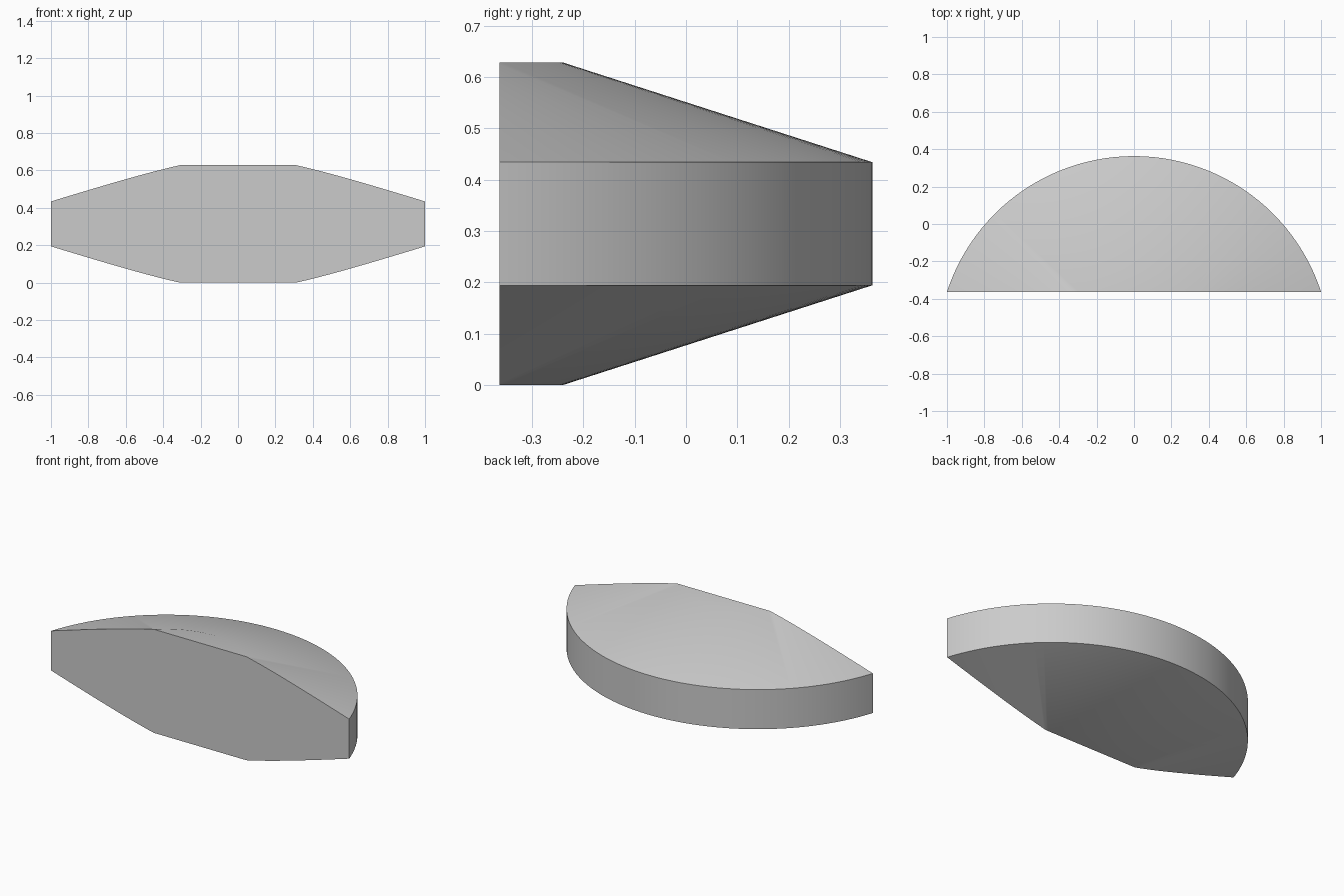
import bpy
import bmesh
from math import pi, radians
from mathutils import Vector

cube = bpy.data.objects.get("Cube")
if cube:
    bpy.data.objects.remove(cube, do_unlink=True)

# Dimensions of the double-tapered disc and the flat cut across it
RIM_RADIUS, CAP_RADIUS = 1.052, 0.45
HEIGHT, RIM_LOW, RIM_HIGH = 0.628, 0.194, 0.434
FRONT_Y = -0.363
CENTRE = Vector((0, -FRONT_Y - RIM_RADIUS, 0))
SEGMENTS = 128

grey = bpy.data.materials.new("light_grey")
grey.use_nodes = True
colour = (0.6, 0.6, 0.6, 1)
grey.diffuse_color = colour
grey.node_tree.nodes["Principled BSDF"].inputs["Base Color"].default_value = colour

# Revolve the half profile into a closed disc
bm = bmesh.new()
profile = [(CAP_RADIUS, 0), (RIM_RADIUS, RIM_LOW), (RIM_RADIUS, RIM_HIGH), (CAP_RADIUS, HEIGHT)]
verts = [bm.verts.new(CENTRE + Vector((r, 0, z))) for r, z in profile]
edges = [bm.edges.new(pair) for pair in zip(verts, verts[1:])]
bmesh.ops.spin(bm, geom=verts + edges, cent=CENTRE, axis=(0, 0, 1),
               angle=2 * pi, steps=SEGMENTS, use_duplicate=False)
bmesh.ops.remove_doubles(bm, verts=bm.verts, dist=0.0005)
bmesh.ops.holes_fill(bm, edges=[e for e in bm.edges if e.is_boundary], sides=0)

# Slice off the front and close it with one flat face
bmesh.ops.bisect_plane(bm, geom=bm.verts[:] + bm.edges[:] + bm.faces[:], dist=0.00001,
                       plane_co=(0, FRONT_Y, 0), plane_no=(0, -1, 0), clear_outer=True)
bmesh.ops.holes_fill(bm, edges=[e for e in bm.edges if e.is_boundary], sides=0)
bmesh.ops.recalc_face_normals(bm, faces=bm.faces)

mesh = bpy.data.meshes.new("tapered_disc_segment")
bm.to_mesh(mesh)
bm.free()
mesh.materials.append(grey)
body = bpy.data.objects.new("tapered_disc_segment", mesh)
bpy.context.collection.objects.link(body)

# Smooth the curved sides, keeping the rim and front edges crisp
bpy.ops.object.select_all(action="DESELECT")
body.select_set(True)
bpy.context.view_layer.objects.active = body
bpy.ops.object.shade_smooth_by_angle(angle=radians(30))
